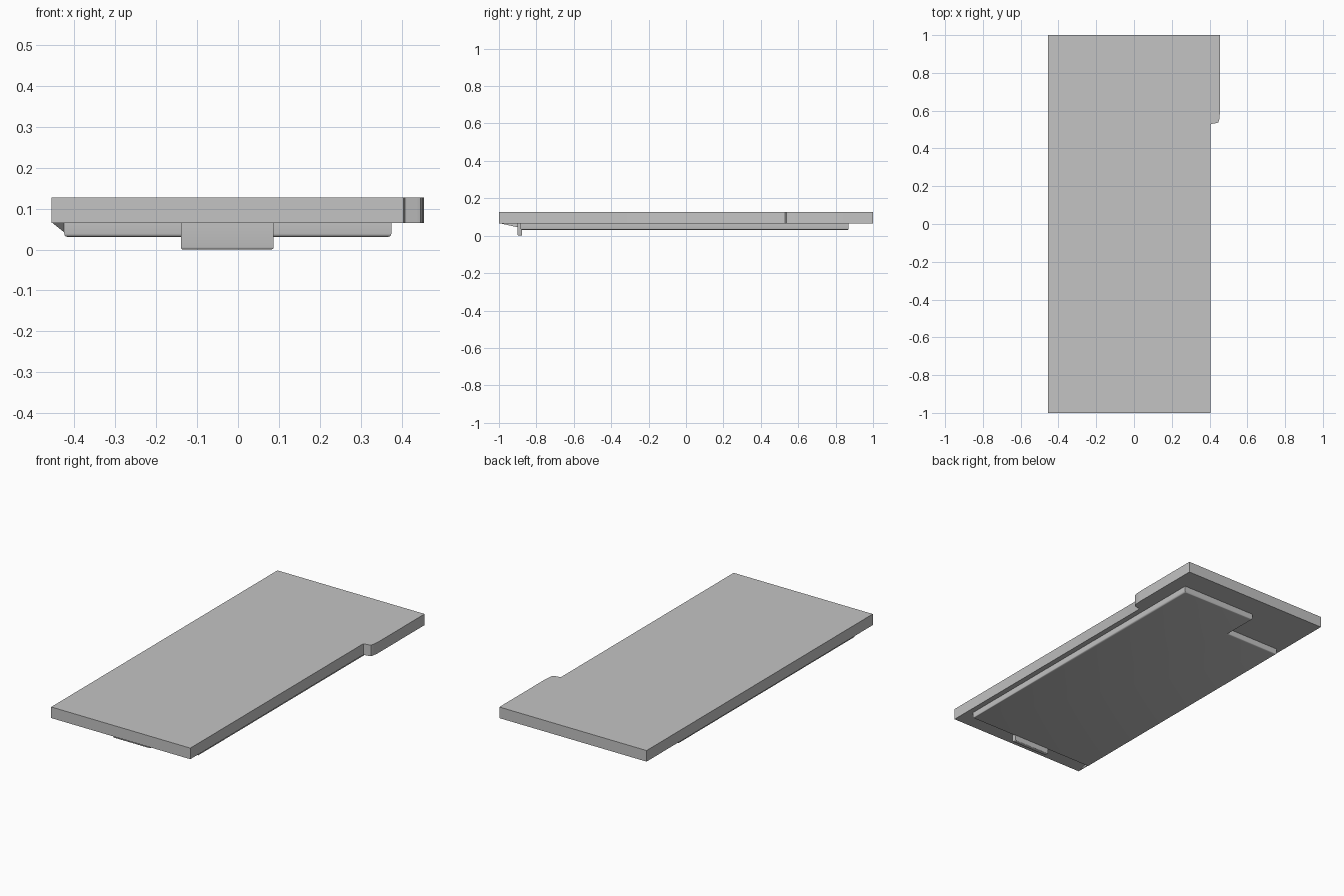
import bpy, bmesh, math
from mathutils import Vector

if "Cube" in bpy.data.objects:
    bpy.data.objects.remove(bpy.data.objects["Cube"])

grey = bpy.data.materials.new("plain grey")
grey.diffuse_color = (0.55, 0.55, 0.55, 1)
grey.use_nodes = True
grey.node_tree.nodes["Principled BSDF"].inputs["Base Color"].default_value = grey.diffuse_color


def finish(name, bm):
    bmesh.ops.recalc_face_normals(bm, faces=bm.faces)
    mesh = bpy.data.meshes.new(name)
    bm.to_mesh(mesh)
    bm.free()
    mesh.materials.append(grey)
    ob = bpy.data.objects.new(name, mesh)
    bpy.context.collection.objects.link(ob)
    bpy.context.view_layer.objects.active = ob
    ob.select_set(True)
    bpy.ops.object.shade_smooth_by_angle(angle=math.radians(35))
    ob.select_set(False)
    return ob


def slab(name, outline, z0, z1, bevel=0.0):
    """Extrude an xy outline upwards and optionally round its lower rim."""
    bm = bmesh.new()
    base = bm.faces.new([bm.verts.new((x, y, z0)) for x, y in outline])
    ext = bmesh.ops.extrude_face_region(bm, geom=[base], use_keep_orig=True)
    for v in ext["geom"]:
        if isinstance(v, bmesh.types.BMVert):
            v.co.z = z1
    if bevel:
        rim = [e for e in bm.edges if all(v.co.z < z0 + 1e-5 for v in e.verts)]
        bmesh.ops.bevel(bm, geom=rim, offset=bevel, segments=3,
                        profile=0.5, affect='EDGES')
    return finish(name, bm)


# Main panel, with a rounded step on its right side
step = [(0.405, 0.52), (0.408, 0.528), (0.415, 0.531), (0.437, 0.534),
        (0.446, 0.538), (0.451, 0.55), (0.455, 0.59)]
slab("cover_panel",
     [(-0.456, -1), (0.405, -1)] + step + [(0.455, 1), (-0.456, 1)],
     0.065, 0.127)

# Raised plate underneath, notched at the back left corner
slab("under_plate",
     [(-0.425, -0.885), (0.375, -0.885), (0.375, 0.87), (-0.09, 0.87),
      (-0.09, 0.67), (-0.425, 0.67)],
     0.031, 0.066, bevel=0.008)

# Hanging clip at the front
slab("front_clip",
     [(-0.14, -0.9), (0.087, -0.9), (0.087, -0.876), (-0.14, -0.876)],
     0.0, 0.066, bevel=0.006)

# Small ramp at the front left corner
bm = bmesh.new()
pts = [(-0.455, -0.995, 0.066), (-0.425, -0.885, 0.066),
       (-0.455, -0.885, 0.066), (-0.425, -0.885, 0.042)]
v = [bm.verts.new(p) for p in pts]
for tri in ((0, 1, 2), (0, 1, 3), (1, 2, 3), (0, 2, 3)):
    bm.faces.new([v[i] for i in tri])
finish("corner_ramp", bm)
